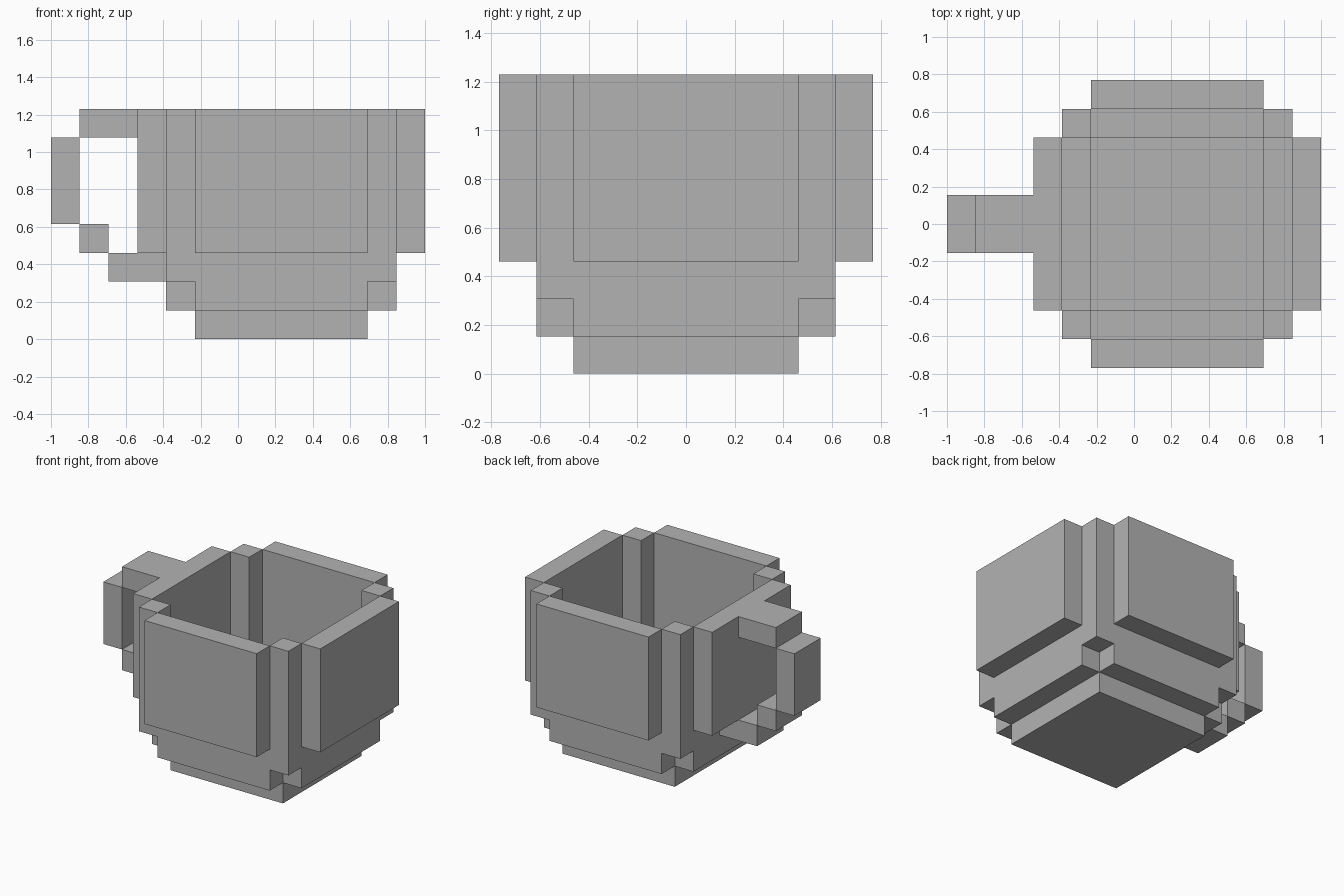
import bpy, bmesh
from mathutils import Vector

cube = bpy.data.objects.get("Cube")
if cube:
    bpy.data.objects.remove(cube, do_unlink=True)

UNIT = 2 / 13                       # edge of one block
CENTRE = Vector((1.5, 0, 0))        # axis of the cup, in blocks

clay = bpy.data.materials.new("grey_clay")
clay.use_nodes = True
clay.diffuse_color = (0.45, 0.45, 0.45, 1)
clay.node_tree.nodes["Principled BSDF"].inputs["Base Color"].default_value = clay.diffuse_color


def box(x0, x1, y0, y1, z0, z1):
    """Unit cells filling a box, by lowest corner."""
    return {(x, y, z) for x in range(x0, x1) for y in range(y0, y1) for z in range(z0, z1)}


def quarter_turns(cells):
    """Repeat cells four times round the cup's axis."""
    result = set()
    for _ in range(4):
        result |= cells
        cells = {(-y - 1, x, z) for x, y, z in cells}
    return result


parts = {
    "base": box(-3, 3, -3, 3, 0, 1),
    "lower_sides": quarter_turns(box(3, 4, -3, 3, 1, 3)),
    "corner_posts": quarter_turns(box(3, 4, 3, 4, 2, 8)),
    "upper_walls": quarter_turns(box(4, 5, -3, 3, 3, 8)),
    # Stepped handle, from the foot up to the rim
    "handle": (box(-6, -4, -1, 1, 2, 3) | box(-7, -6, -1, 1, 3, 4)
               | box(-8, -7, -1, 1, 4, 7) | box(-7, -5, -1, 1, 7, 8)),
}
filled = set().union(*parts.values())


def build(name, cells):
    """Skin the exposed sides of the cells and merge them into flat faces."""
    bm = bmesh.new()
    for cell in sorted(cells):
        for axis in range(3):
            for side in (-1, 1):
                step = Vector((0, 0, 0))
                step[axis] = side
                if tuple(int(c) for c in Vector(cell) + step) in filled:
                    continue
                u, v = Vector((0, 0, 0)), Vector((0, 0, 0))
                u[(axis + 1) % 3] = v[(axis + 2) % 3] = 0.5
                if side < 0:
                    u, v = v, u
                mid = Vector(cell) + Vector((0.5, 0.5, 0.5)) + step / 2 + CENTRE
                bm.faces.new([bm.verts.new((mid + d) * UNIT)
                              for d in (-u - v, u - v, u + v, v - u)])
    bmesh.ops.remove_doubles(bm, verts=bm.verts, dist=0.001)
    bmesh.ops.dissolve_limit(bm, angle_limit=0.01, verts=bm.verts, edges=bm.edges)
    mesh = bpy.data.meshes.new(name)
    bm.to_mesh(mesh)
    bm.free()
    mesh.materials.append(clay)
    bpy.context.collection.objects.link(bpy.data.objects.new(name, mesh))


for part_name, part_cells in parts.items():
    build(part_name, part_cells)
